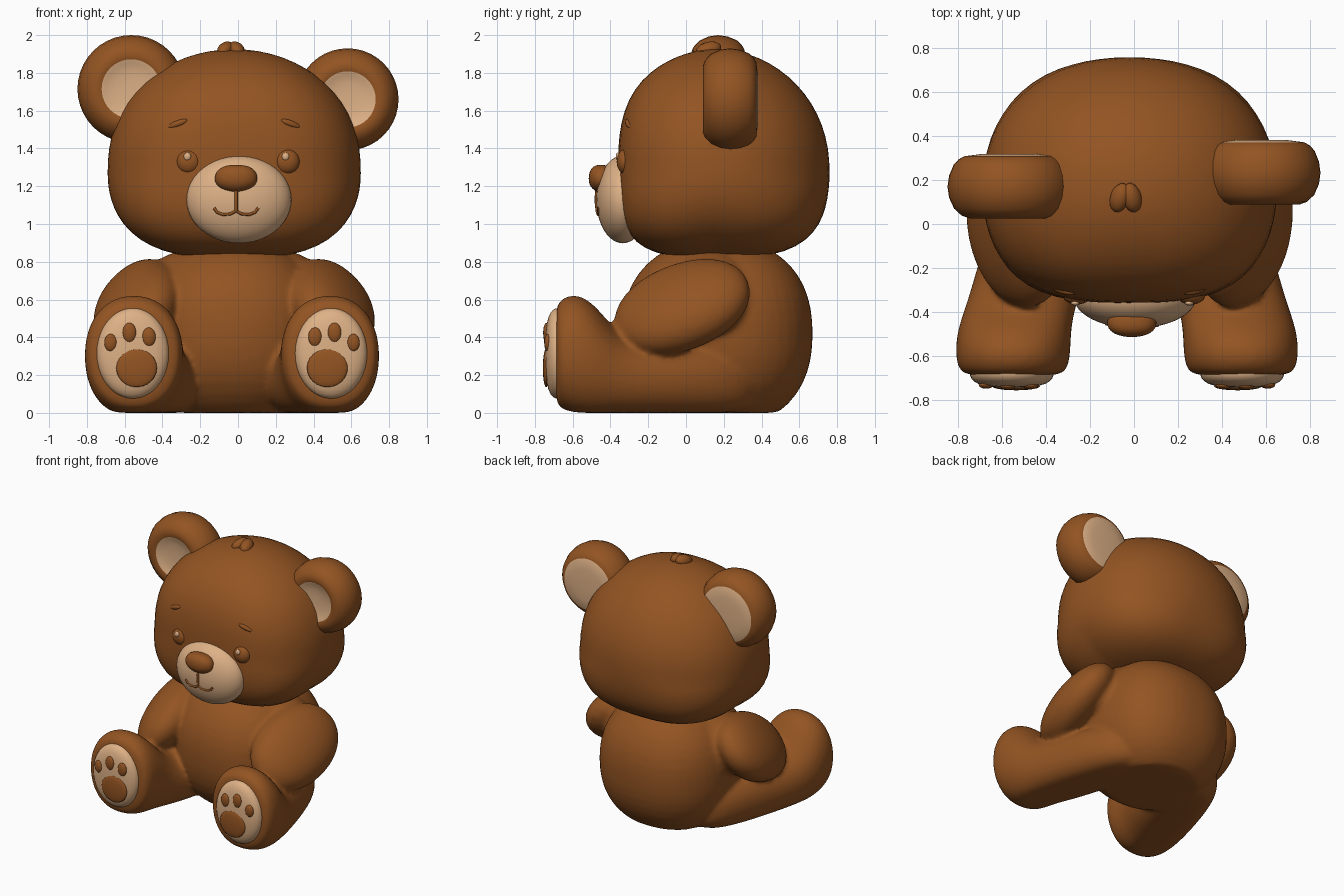
import bpy, bmesh, math
from mathutils import Matrix, Vector, Euler

if "Cube" in bpy.data.objects:
    bpy.data.objects.remove(bpy.data.objects["Cube"])

CX = -0.02  # mirror plane of the body
FX = -0.032  # mirror plane of the feet


def material(name, rgb):
    m = bpy.data.materials.new(name)
    m.diffuse_color = (*rgb, 1)
    m.use_nodes = True
    m.node_tree.nodes["Principled BSDF"].inputs["Base Color"].default_value = m.diffuse_color
    return m


BROWN = material("warm_brown", (0.29, 0.088, 0.016))
TAN = material("light_tan", (0.73, 0.44, 0.24))


def finish(name, bm, *mats):
    bmesh.ops.recalc_face_normals(bm, faces=bm.faces)
    me = bpy.data.meshes.new(name)
    bm.to_mesh(me)
    bm.free()
    for m in mats:
        me.materials.append(m)
    for p in me.polygons:
        p.use_smooth = True
    ob = bpy.data.objects.new(name, me)
    bpy.context.collection.objects.link(ob)
    return ob


def blob(name, loc, rad, mat, rot=(0, 0, 0), power=lambda v: 2.0, rad_neg=None, seg=32, cushion=None):
    """Super-ellipsoid; rad_neg: radii on the negative sides; cushion: flattened round in xz."""
    bm = bmesh.new()
    bmesh.ops.create_uvsphere(bm, u_segments=seg, v_segments=seg // 2, radius=1)
    neg = rad_neg or rad
    mw = Matrix.Translation(loc) @ Euler([math.radians(a) for a in rot]).to_matrix().to_4x4()
    for v in bm.verts:
        if cushion:
            c = v.co / (math.hypot(v.co.x, v.co.z) ** cushion + abs(v.co.y) ** cushion) ** (1 / cushion)
        else:
            p = power(v.co)
            c = v.co / sum(abs(a) ** p for a in v.co) ** (1 / p)
        v.co = mw @ Vector([c[i] * (rad[i] if c[i] > 0 else neg[i]) for i in range(3)])
        v.co.z = max(v.co.z, 0)  # flat seat
    return finish(name, bm, mat)


def rings(bm, loops):
    """Skin a list of vertex loops."""
    faces = []
    for a, b in zip(loops, loops[1:]):
        n = len(a)
        for i in range(n):
            faces.append(bm.faces.new((a[i], a[(i + 1) % n], b[(i + 1) % n], b[i])))
    return faces


def select(obs):
    bpy.ops.object.select_all(action='DESELECT')
    for ob in obs:
        ob.select_set(True)
    bpy.context.view_layer.objects.active = obs[0]


def stroke(name, pts, r, mat):
    cu = bpy.data.curves.new(name, 'CURVE')
    cu.dimensions = '3D'
    cu.bevel_depth = r
    cu.bevel_resolution = 2
    cu.use_fill_caps = True
    sp = cu.splines.new('POLY')
    sp.points.add(len(pts) - 1)
    for p, q in zip(sp.points, pts):
        p.co = (*q, 1)
    cu.materials.append(mat)
    ob = bpy.data.objects.new(name, cu)
    bpy.context.collection.objects.link(ob)
    select([ob])
    bpy.ops.object.convert(target='MESH')


# Head, fuller at the cheeks and lower back
def head_power(v):
    cheeks = 0.5 * v.y ** 2 if v.y < 0 else -0.1 * v.y
    return 2.27 - 0.2 * v.z + cheeks + abs(v.y) * max(0, -v.z)


blob("head", (CX, 0.15, 1.27), (0.67, 0.61, 0.655), BROWN, seg=64,
     rad_neg=(0.67, 0.51, 0.455), power=head_power)
torso = blob("torso", (CX, 0.18, 0.42), (0.5, 0.49, 0.5), BROWN, seg=48,
             rad_neg=(0.5, 0.52, 0.5), power=lambda v: 2.3)

# Muzzle, nose and mouth
MC, MR = Vector((0.005, -0.335, 1.13)), (0.278, 0.14, 0.232)
blob("muzzle", MC, MR, TAN, seg=48)
blob("nose", (-0.01, -0.45, 1.24), (0.112, 0.065, 0.073), BROWN,
     power=lambda v: 2.2 + 0.3 * v.z)


def on_muzzle(x, z):
    d = 1 - ((x - MC.x) / MR[0]) ** 2 - ((z - MC.z) / MR[2]) ** 2
    return (x, MC.y - MR[1] * math.sqrt(d), z)


stroke("mouth_line", [on_muzzle(-0.01, z) for z in (1.19, 1.15, 1.11, 1.065)], 0.009, BROWN)
for s, side in ((-1, "left"), (1, "right")):
    stroke("mouth_curve_" + side,
           [on_muzzle(-0.01 + s * x, z) for x, z in
            ((0, 1.07), (0.03, 1.053), (0.07, 1.05), (0.1, 1.062), (0.117, 1.085))], 0.008, BROWN)

# Leg section table: y, centre x, half width, top z, bottom z
LEG = [(0.4, 0.27, 0.16, 0.32, 0.0), (0.15, 0.34, 0.24, 0.38, -0.03), (-0.2, 0.43, 0.255, 0.37, -0.03),
       (-0.36, 0.48, 0.25, 0.41, -0.03), (-0.48, 0.515, 0.26, 0.58, -0.03),
       (-0.59, 0.52, 0.265, 0.64, -0.02), (-0.67, 0.52, 0.25, 0.60, 0.02),
       (-0.695, 0.52, 0.2, 0.55, 0.07)]


def leg(name, s):
    bm = bmesh.new()
    loops = []
    for y, cx, rx, top, bot in LEG:
        loop = []
        for i in range(24):
            a = math.tau * i / 24
            c, d = math.cos(a), math.sin(a)
            k = (abs(c) ** 2.2 + abs(d) ** 2.2) ** (-1 / 2.2)
            z = (top + bot) / 2 + (top - bot) / 2 * d * k
            loop.append(bm.verts.new((FX + s * (cx + rx * c * k), y, max(z, 0))))
        loops.append(loop)
    rings(bm, loops)
    bm.faces.new(loops[0])
    bm.faces.new(loops[-1])
    ob = finish(name, bm, BROWN)
    sub = ob.modifiers.new("smooth", 'SUBSURF')
    sub.levels = sub.render_levels = 2
    select([ob])
    bpy.ops.object.convert(target='MESH')
    return ob


def ear(name, loc, r, mat_a, mat_b):
    """Turned disc: shallow tan front, thick brown rim, bulging tan back."""
    prof = [(0.03, -0.118), (0.09, -0.12), (0.135, -0.13), (0.157, -0.139), (0.185, -0.144),
            (0.22, -0.132), (0.255, -0.1), (0.278, -0.05), (0.285, 0), (0.278, 0.05),
            (0.257, 0.1), (0.235, 0.124), (0.208, 0.139), (0.13, 0.149), (0.03, 0.15)]
    bm = bmesh.new()
    k = r / 0.285
    loops = [[bm.verts.new((loc[0] + k * q * math.cos(math.tau * i / 40), loc[1] + y,
                            loc[2] + k * q * math.sin(math.tau * i / 40))) for i in range(40)]
             for q, y in prof]
    faces = rings(bm, loops)
    faces += [bm.faces.new(loops[0]), bm.faces.new(loops[-1])]
    for f in faces:
        c = f.calc_center_median()
        d = math.hypot(c.x - loc[0], c.z - loc[2]) / k
        f.material_index = int(d < (0.154 if c.y < loc[1] else 0.206))
    finish(name, bm, mat_a, mat_b)


ear("left_ear", (-0.565, 0.17, 1.715), 0.285, BROWN, TAN)
ear("right_ear", (0.58, 0.233, 1.66), 0.27, BROWN, TAN)

body = [torso]
for s, side in ((-1, "left"), (1, "right")):
    def at(x, y, z, mid=CX):
        return (mid + s * x, y, z)

    # Eyes, highlights and brows
    blob(side + "_eye", (s * 0.26, -0.322, 1.33), (0.066, 0.045, 0.066), BROWN, seg=24)
    blob(side + "_eye_glint", (s * 0.26 - 0.008, -0.36, 1.357), (0.02, 0.012, 0.022), TAN, seg=12)
    blob(side + "_brow", at(0.3, -0.3, 1.53), (0.06, 0.02, 0.018), BROWN, rot=(0, s * 20, s * 15), seg=16)

    # Arms and legs
    body.append(blob(side + "_arm", at(0.515, -0.02, 0.56), (0.27, 0.375, 0.168), BROWN,
                     rot=(28, s * 44, s * 14), seg=40, power=lambda v: 2.1))
    body.append(blob(side + "_shoulder", at(0.34, 0.13, 0.635), (0.3, 0.23, 0.18), BROWN, rot=(0, s * 38, 0)))
    body.append(leg(side + "_leg", s))

    # Soles and paw pads
    blob(side + "_sole", at(0.525, -0.665, 0.315, FX), (0.192, 0.08, 0.24), TAN, seg=40, cushion=3)
    for i, (dx, z, rx, rz) in enumerate(((-0.02, 0.238, 0.108, 0.102), (0.117, 0.372, 0.034, 0.046),
                                         (0.018, 0.425, 0.036, 0.052), (-0.085, 0.402, 0.036, 0.05))):
        h = math.hypot(dx / 0.192, (z - 0.315) / 0.24)
        y = -0.665 - 0.08 * (1 - h ** 3) ** (1 / 3)
        blob(f"{side}_paw_pad_{i}", at(0.525 + dx, y + 0.004, z, FX), (rx, 0.018, rz), BROWN, seg=24)

# Blend torso, arms and legs into one soft body
select(body)
bpy.ops.object.join()
torso.name = "body"
rem = torso.modifiers.new("blend", 'REMESH')
rem.mode = 'VOXEL'
rem.voxel_size = 0.016
rem.use_smooth_shade = True
smo = torso.modifiers.new("soften", 'SMOOTH')
smo.factor = 0.5
smo.iterations = 8

# Small tuft on the crown
for dx, a in ((-0.035, -25), (0.02, 20)):
    blob("hair_tuft", (-0.03 + dx, 0.12, 1.925), (0.045, 0.07, 0.038), BROWN, rot=(15, a, a), seg=16)
